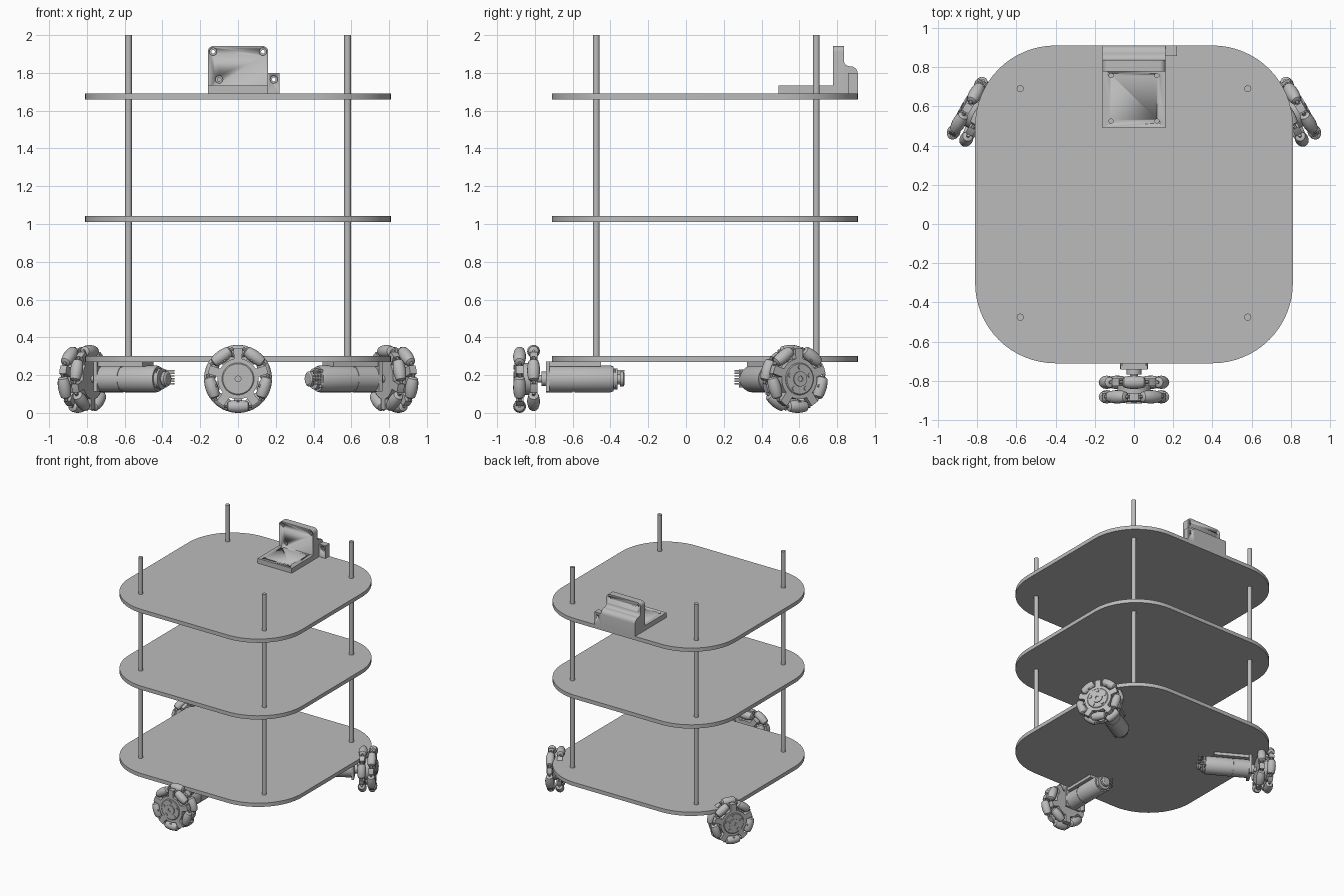
import bpy, bmesh
from math import pi, sin, cos, radians, sqrt
from mathutils import Matrix, Vector

cube = bpy.data.objects.get("Cube")
if cube:
    bpy.data.objects.remove(cube, do_unlink=True)

grey = bpy.data.materials.new("plain_grey")
grey.use_nodes = True
grey.diffuse_color = (0.5, 0.5, 0.5, 1)
grey.node_tree.nodes["Principled BSDF"].inputs["Base Color"].default_value = (0.5, 0.5, 0.5, 1)

IDENT = Matrix.Identity(4)
FACING = Matrix.Rotation(pi / 2, 4, 'X')           # extrude towards the front
SIDEWAYS = Matrix(((0, 0, 1, 0), (1, 0, 0, 0), (0, 1, 0, 0), (0, 0, 0, 1)))
CENTRE = Matrix.Translation((0, 0.1, 0))
UNITS = [CENTRE @ Matrix.Rotation(radians(120 * k), 4, 'Z') for k in range(3)]
SIDES = ["front", "left", "right"]


def place(name, bm, spots=None):
    """Turn a bmesh into one object, or one linked copy per drive unit."""
    bmesh.ops.recalc_face_normals(bm, faces=bm.faces)
    me = bpy.data.meshes.new(name)
    bm.to_mesh(me)
    bm.free()
    me.materials.append(grey)
    me.shade_smooth()
    me.set_sharp_from_angle(angle=radians(35))
    made = []
    for i, m in enumerate(spots or [IDENT]):
        ob = bpy.data.objects.new(f"{SIDES[i]}_{name}" if spots else name, me)
        ob.matrix_world = m
        bpy.context.collection.objects.link(ob)
        made.append(ob)
    return made[0]


def lathe(bm, profile, m=IDENT, segs=24):
    """Closed solid turned round local z from (radius, height) pairs."""
    part = bmesh.new()
    pts = [(0, profile[0][1])] + list(profile) + [(0, profile[-1][1])]
    vs = [part.verts.new((r, 0, h)) for r, h in pts]
    es = [part.edges.new(p) for p in zip(vs, vs[1:])]
    bmesh.ops.spin(part, geom=vs + es, cent=(0, 0, 0), axis=(0, 0, 1),
                   angle=2 * pi, steps=segs, use_merge=True)
    bmesh.ops.remove_doubles(part, verts=part.verts, dist=1e-5)
    merge(bm, part, m)


def prism(bm, outline, lo, hi, m=IDENT):
    part = bmesh.new()
    f = part.faces.new([part.verts.new((x, y, lo)) for x, y in outline])
    ext = bmesh.ops.extrude_face_region(part, geom=[f])
    bmesh.ops.translate(part, vec=(0, 0, hi - lo),
                        verts=[g for g in ext["geom"] if isinstance(g, bmesh.types.BMVert)])
    merge(bm, part, m)


def box(bm, x0, x1, y0, y1, z0, z1):
    prism(bm, [(x0, y0), (x1, y0), (x1, y1), (x0, y1)], z0, z1)


def merge(bm, part, m):
    bmesh.ops.recalc_face_normals(part, faces=part.faces)
    part.transform(m)
    tmp = bpy.data.meshes.new("tmp")
    part.to_mesh(tmp)
    part.free()
    bm.from_mesh(tmp)
    bpy.data.meshes.remove(tmp)


def arc(cx, cy, r, a0, a1, n):
    return [(cx + r * cos(radians(a0 + (a1 - a0) * i / n)),
             cy + r * sin(radians(a0 + (a1 - a0) * i / n))) for i in range(n + 1)]


# Three rounded decks
HALF, R = 0.81, 0.41
c = HALF - R
deck = (arc(c, c, R, 0, 90, 16) + arc(-c, c, R, 90, 180, 16)
        + arc(-c, -c, R, 180, 270, 16) + arc(c, -c, R, 270, 360, 16))
for name, z in (("lower_deck", 0.27), ("middle_deck", 1.01), ("upper_deck", 1.66)):
    bm = bmesh.new()
    prism(bm, deck, z, z + 0.032, CENTRE)
    place(name, bm)

# Support rods
for side, x in (("right", -0.58), ("left", 0.58)):
    for end, y in (("front", -0.475), ("back", 0.69)):
        bm = bmesh.new()
        lathe(bm, [(0.018, 0.27), (0.018, 2.0)], Matrix.Translation((x, y, 0)))
        place(f"{end}_{side}_rod", bm)


# Bracket on the upper deck, with drilled holes
def drill(ob, holes):
    bm = bmesh.new()
    for m, profile in holes:
        lathe(bm, profile, m, 16)
    cutter = place("drill_cutter", bm)
    cutter.hide_render = True
    mod = ob.modifiers.new("holes", 'BOOLEAN')
    mod.operation, mod.solver, mod.object = 'DIFFERENCE', 'EXACT', cutter
    bpy.context.view_layer.update()
    ob.data = bpy.data.meshes.new_from_object(ob.evaluated_get(bpy.context.evaluated_depsgraph_get()))
    ob.modifiers.clear()
    bpy.data.objects.remove(cutter, do_unlink=True)


TOP = 1.69
bm = bmesh.new()
box(bm, -0.16, 0.16, 0.49, 0.80, TOP, 1.733)
drill(place("bracket_base", bm),
      [(Matrix.Translation((x, y, 0)), [(0.011, TOP - 0.01), (0.011, 1.75)])
       for x in (-0.117, 0.117) for y in (0.525, 0.757)])

bm = bmesh.new()
upright = [(-0.16, TOP), (0.16, TOP)] + arc(0.13, 1.912, 0.03, 0, 90, 6) + arc(-0.13, 1.912, 0.03, 90, 180, 6)
prism(bm, upright, -0.836, -0.778, FACING)
counterbore = [(0.02, -0.76), (0.02, -0.79), (0.01, -0.79), (0.01, -0.86)]
drill(place("bracket_upright", bm),
      [(FACING @ Matrix.Translation((x, z, 0)), counterbore)
       for x, z in ((-0.132, 1.912), (0.132, 1.912), (-0.1, 1.765))])

bm = bmesh.new()
curve = arc(0.866, 1.865, 0.03, 180, 270, 6) + arc(0.87, 1.795, 0.04, 90, 0, 6)
prism(bm, [(0.836, TOP)] + curve + [(0.91, TOP)], -0.16, 0.16, SIDEWAYS)
place("bracket_back", bm)

bm = bmesh.new()
box(bm, 0.16, 0.22, 0.857, 0.91, TOP, 1.80)
drill(place("bracket_tab", bm),
      [(FACING @ Matrix.Translation((0.19, 1.765, 0)), [(0.02, -0.84), (0.02, -0.87), (0.01, -0.87), (0.01, -0.93)])])

# Drive units: local origin is the deck centre, with the axle pointing outward
AXLE_Z, WHEEL_R, ROLLER_R = 0.18, 0.18, 0.034
AXLE = Matrix.Translation((0, 0, AXLE_Z)) @ FACING
ring = WHEEL_R - ROLLER_R
HALF_LEN = 0.058
roller = [(0.017, -HALF_LEN)]
for i in range(-6, 7):
    t = i / 6 * (HALF_LEN - 0.006)
    roller.append((sqrt(WHEEL_R ** 2 - t * t) - ring, t))
roller.append((0.017, HALF_LEN))

for layer, out, turn in (("inner", 0.907, 36), ("outer", 0.981, 0)):
    # Barrel rollers
    bm = bmesh.new()
    for k in range(5):
        spin = Matrix.Rotation(radians(270 + turn + 72 * k), 4, 'Z')
        lie = Matrix.Translation((ring, 0, out)) @ Matrix.Rotation(-pi / 2, 4, 'X')
        lathe(bm, roller, AXLE @ spin @ lie, 16)
        lathe(bm, [(0.009, -0.075), (0.009, 0.075)], AXLE @ spin @ lie, 8)
    place(f"{layer}_rollers", bm, UNITS)

    # Five-armed wheel core
    bm = bmesh.new()
    star = []
    for k in range(5):
        a = 270 + turn + 72 * k
        star += arc(0, 0, 0.108, a - 24, a + 24, 4) + arc(0, 0, 0.162, a + 28, a + 44, 3)
    prism(bm, star, out - 0.02, out + 0.02, AXLE)
    place(f"{layer}_wheel_core", bm, UNITS)

# Hub, bolts and axle end
bm = bmesh.new()
lathe(bm, [(0.085, 0.9), (0.085, 1.003), (0.08, 1.007), (0.04, 1.007), (0.04, 1.014),
           (0.015, 1.014), (0.015, 1.006)], AXLE, 32)
for k in range(5):
    a = radians(90 + 72 * k)
    lathe(bm, [(0.012, 1.0), (0.012, 1.013)], AXLE @ Matrix.Translation((0.062 * cos(a), 0.062 * sin(a), 0)), 10)
    lathe(bm, [(0.009, 0.99), (0.009, 1.006)], AXLE @ Matrix.Translation((0.125 * cos(a + pi), 0.125 * sin(a + pi), 0)), 10)
place("wheel_hub", bm, UNITS)

# Gear motor with shaft, body and rear encoder
bm = bmesh.new()
lathe(bm, [(0.02, 0.9), (0.02, 0.866), (0.038, 0.866), (0.038, 0.84), (0.071, 0.84), (0.071, 0.70),
           (0.068, 0.70), (0.068, 0.69), (0.071, 0.69), (0.071, 0.50), (0.066, 0.485),
           (0.055, 0.485), (0.055, 0.462), (0.025, 0.462), (0.025, 0.45),
           (0.04, 0.45), (0.04, 0.432), (0.03, 0.425)], AXLE, 32)
place("gear_motor", bm, UNITS)

# Motor mount under the lower deck
bm = bmesh.new()
box(bm, -0.07, 0.07, -0.842, -0.822, 0.112, 0.272)
box(bm, -0.06, 0.06, -0.825, -0.55, 0.246, 0.272)
place("motor_mount", bm, UNITS)

# Encoder board and connector pins
bm = bmesh.new()
box(bm, -0.065, 0.045, -0.482, -0.474, 0.135, 0.23)
for k in range(6):
    z = 0.15 + k * 0.014
    box(bm, -0.064, -0.056, -0.48, -0.425, z, z + 0.007)
place("encoder_pins", bm, UNITS)
